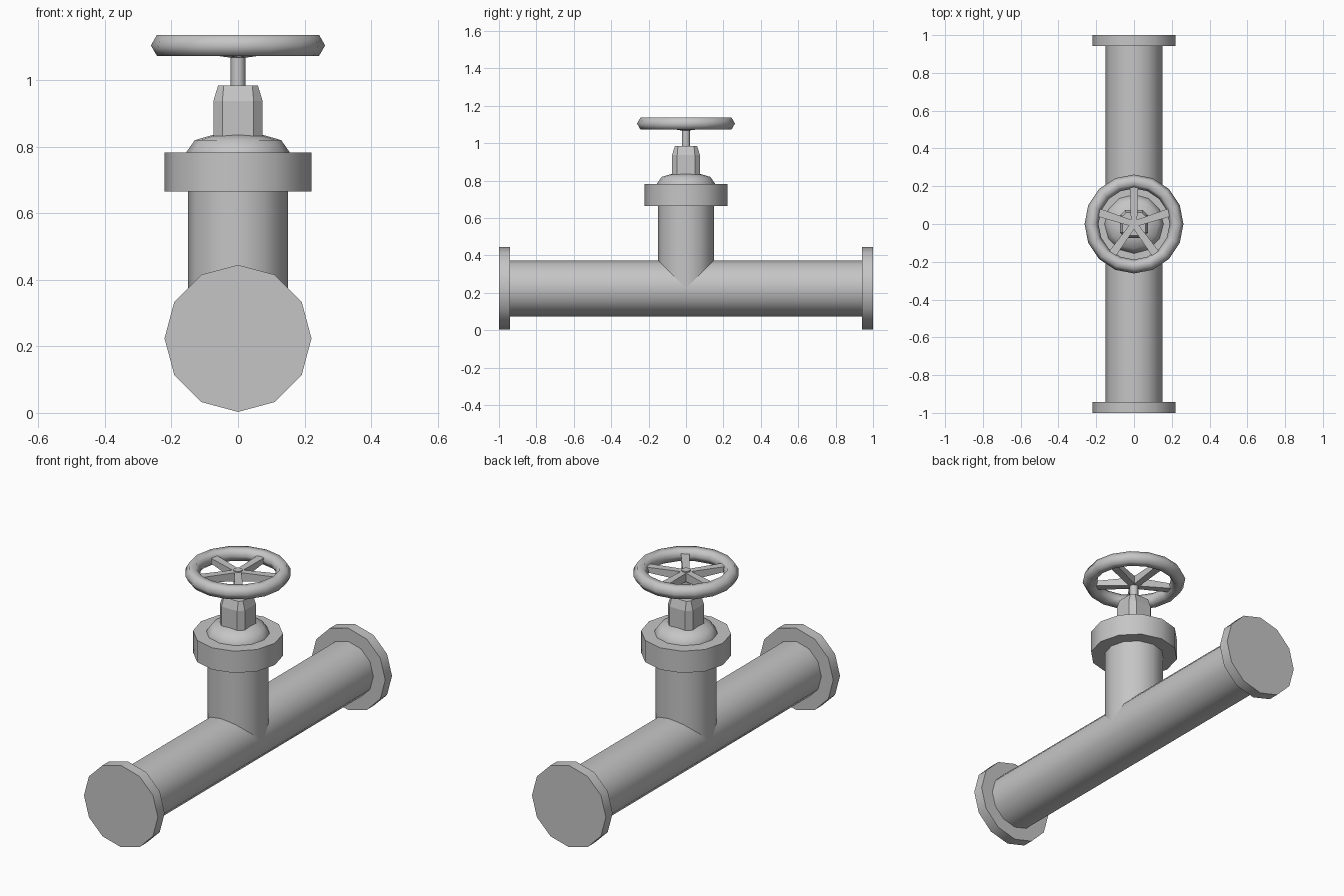
import bpy, bmesh
from math import pi, sin, cos, radians
from mathutils import Matrix, Vector

cube = bpy.data.objects.get("Cube")
if cube:
    bpy.data.objects.remove(cube, do_unlink=True)

metal = bpy.data.materials.new("grey_metal")
metal.use_nodes = True
GREY = (0.56, 0.56, 0.56, 1)
metal.diffuse_color = GREY
metal.node_tree.nodes["Principled BSDF"].inputs["Base Color"].default_value = GREY


def finish(obj, name, angle):
    """Name, colour and shade an object."""
    obj.name = obj.data.name = name
    obj.data.materials.append(metal)
    bpy.ops.object.select_all(action="DESELECT")
    obj.select_set(True)
    bpy.context.view_layer.objects.active = obj
    bpy.ops.object.shade_smooth_by_angle(angle=radians(angle))
    return obj


def loft(name, rings, matrix=Matrix(), angle=40):
    """Skin a stack of matching point rings and cap both ends."""
    bm = bmesh.new()
    loops = [[bm.verts.new(matrix @ Vector(p)) for p in ring] for ring in rings]
    n = len(loops[0])
    for a, b in zip(loops, loops[1:]):
        for i in range(n):
            j = (i + 1) % n
            bm.faces.new((a[i], a[j], b[j], b[i]))
    bm.faces.new(loops[0][::-1])
    bm.faces.new(loops[-1])
    bmesh.ops.recalc_face_normals(bm, faces=bm.faces)
    mesh = bpy.data.meshes.new(name)
    bm.to_mesh(mesh)
    bm.free()
    obj = bpy.data.objects.new(name, mesh)
    bpy.context.collection.objects.link(obj)
    return finish(obj, name, angle)


def turned(name, profile, sides=12, matrix=Matrix(), angle=40):
    """Round part from (radius, height) pairs."""
    rings = [[(r * cos(2 * pi * i / sides), r * sin(2 * pi * i / sides), z)
              for i in range(sides)] for r, z in profile]
    return loft(name, rings, matrix, angle)


PIPE, FLANGE, AXIS = 0.15, 0.221, 0.224
lying = Matrix.Translation((0, 0, AXIS)) @ Matrix.Rotation(pi / 2, 4, "X")

# Main pipe and its end flanges
turned("main_pipe", [(PIPE, -0.96), (PIPE, 0.96)], matrix=lying)
for name, lo, hi in (("front_flange", 0.942, 1), ("back_flange", -1, -0.942)):
    turned(name, [(FLANGE, lo), (FLANGE, hi)], matrix=lying)

# Branch pipe, bonnet flange and dome
turned("branch_pipe", [(PIPE, AXIS), (PIPE, 0.68)])
turned("bonnet_flange", [(FLANGE, 0.665), (FLANGE, 0.783)])
turned("bonnet_dome", [(0.156, 0.775), (0.156, 0.783), (0.13, 0.82),
                       (0.075, 0.836), (0.02, 0.84)])

# Stem housing: chamfered square column narrowing at the top
def chamfered(w, c, z):
    return [(w, -c, z), (w, c, z), (c, w, z), (-c, w, z),
            (-w, c, z), (-w, -c, z), (-c, -w, z), (c, -w, z)]

loft("stem_housing", [chamfered(0.074, 0.047, 0.82), chamfered(0.074, 0.047, 0.938),
                      chamfered(0.06, 0.043, 0.984)], angle=15)

# Stem up to the hub
turned("stem", [(0.022, 0.97), (0.022, 1.122)], sides=10)

# Handwheel rim
RIM_Z = 1.105
bpy.ops.mesh.primitive_torus_add(major_segments=16, minor_segments=6,
                                 major_radius=0.225, minor_radius=0.037,
                                 location=(0, 0, RIM_Z))
finish(bpy.context.object, "handwheel_rim", 80)

# Five spokes, deeper towards the hub
def section(x, w, lo, hi):
    return [(x, -w, lo), (x, w, lo), (x, w, hi), (x, -w, hi)]

for k in range(5):
    turn = Matrix.Rotation(pi / 2 + k * 2 * pi / 5, 4, "Z")
    loft(f"spoke_{k + 1}", [section(0.0, 0.016, 1.066, 1.115),
                            section(0.21, 0.022, 1.092, 1.118)], turn, 30)
